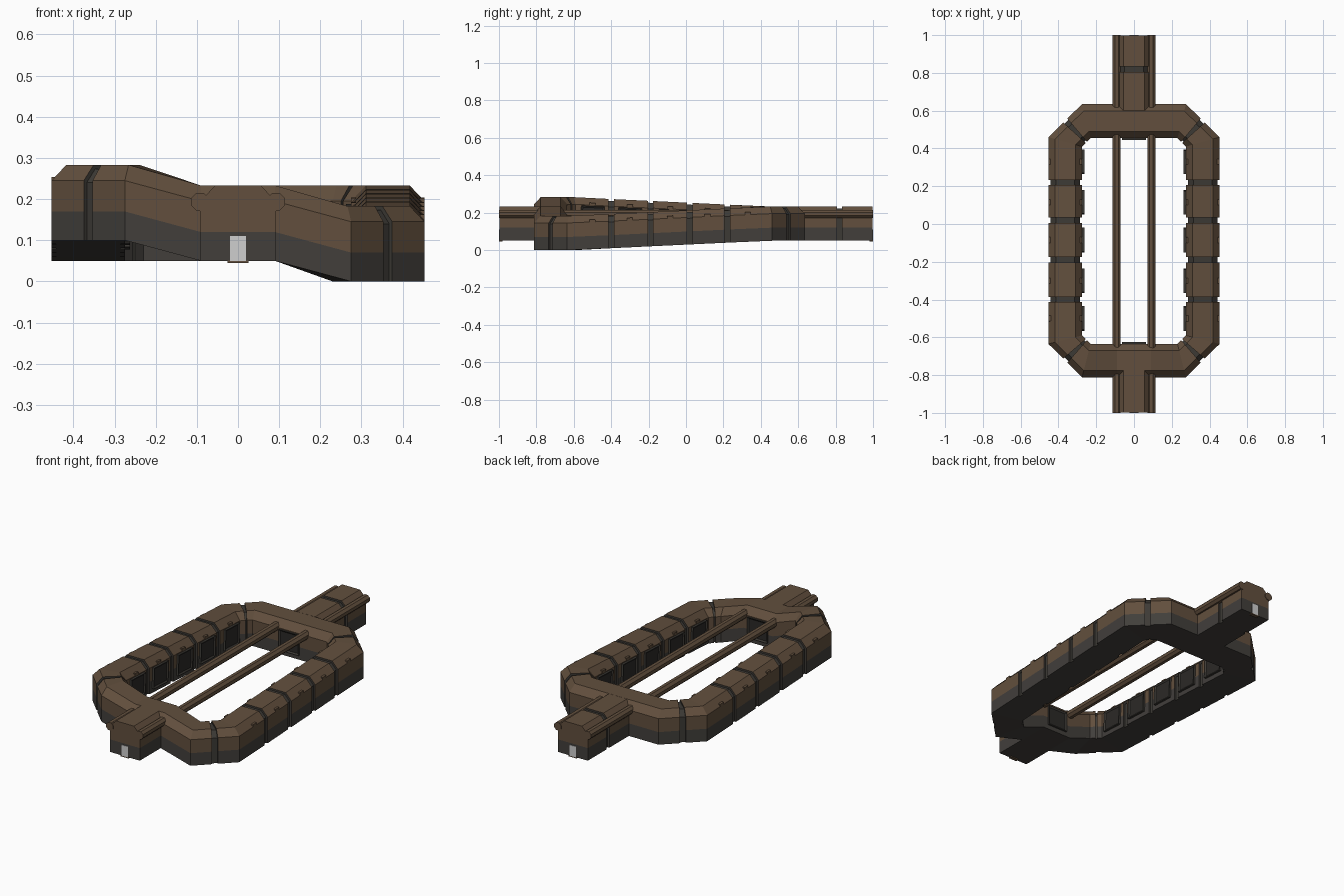
import bpy, bmesh, math
from mathutils import Matrix, Vector

if "Cube" in bpy.data.objects:
    bpy.data.objects.remove(bpy.data.objects["Cube"])


def mat(name, rgb):
    m = bpy.data.materials.new(name)
    m.diffuse_color = (*rgb, 1)
    m.use_nodes = True
    m.node_tree.nodes["Principled BSDF"].inputs["Base Color"].default_value = m.diffuse_color
    return m


BROWN = mat("brown_cladding", (0.122, 0.078, 0.047))
GREY = mat("grey_base", (0.054, 0.049, 0.044))
RIB = mat("rib_grey", (0.046, 0.042, 0.036))
DARK = mat("dark_panel", (0.024, 0.022, 0.020))
LIGHT = mat("light_door", (0.62, 0.62, 0.62))

# Corridor cross-section: (fraction across, height), and its recessed version
PROFILE = [(0, 0), (0, .07), (0, .145), (.2, .183), (.8, .183), (1, .145), (1, .07), (1, 0)]
RECESS = [(.06, 0), (.06, .07), (.06, .14), (.23, .173), (.77, .173), (.94, .14), (.94, .07), (.94, 0)]


def finish(bm, name, mats):
    bmesh.ops.recalc_face_normals(bm, faces=bm.faces)
    me = bpy.data.meshes.new(name)
    bm.to_mesh(me)
    bm.free()
    for m in mats:
        me.materials.append(m)
    ob = bpy.data.objects.new(name, me)
    bpy.context.collection.objects.link(ob)
    return ob


def loft(name, stations, closed):
    """Skin stations (inner point, outer point, recessed flag) with the corridor profile."""
    bm = bmesh.new()
    rings = []
    for a, b, rec in stations:
        ring = []
        for u, h in (RECESS if rec else PROFILE):
            p = a.lerp(b, u)
            ring.append(bm.verts.new((p.x, p.y, p.z + h)))
        rings.append(ring)
    n = len(rings)
    for i in range(n if closed else n - 1):
        j = (i + 1) % n
        rib = stations[i][2] or stations[j][2]
        for k in range(8):
            l = (k + 1) % 8
            f = bm.faces.new((rings[i][k], rings[i][l], rings[j][l], rings[j][k]))
            f.material_index = 1 if k in (0, 6, 7) else (2 if rib else 0)
            if rib and k != 7:
                f.material_index = 2
    if not closed:
        for r in (rings[0], rings[-1]):
            bm.faces.new((r[0], r[1], r[6], r[7])).material_index = 1
            bm.faces.new(r[1:7])
    return finish(bm, name, [BROWN, GREY, RIB])


def groove(fn, t, w):
    """Four stations that make one recessed band around parameter t."""
    return [(*fn(t - w), False), (*fn(t - w), True), (*fn(t + w), True), (*fn(t + w), False)]


def box(name, size, loc, m, rot=None, panel=None):
    """Box; with panel, the local +x face is inset and sunk like a window."""
    bm = bmesh.new()
    bmesh.ops.create_cube(bm, size=1, matrix=Matrix.Diagonal((*size, 1)))
    if panel:
        bm.normal_update()
        f = max(bm.faces, key=lambda q: q.normal.x)
        bmesh.ops.inset_region(bm, faces=[f], thickness=.012)
        f.material_index = 1
        for v in f.verts:
            v.co.x -= .006
    ob = finish(bm, name, [m] + ([panel] if panel else []))
    ob.matrix_world = Matrix.Translation(loc) @ (rot or Matrix.Identity(4))
    return ob


# Ring corridor: one half dips, the other climbs
X0, X1, Y0, Y1 = .275, .453, -.61, .435
RIBS = [-.4, -.19, .02, .22]


def half(side, zf):
    def P(x, y, z):
        return Vector((side * x, y, z))
    keys = [(P(.09, -.635, .05), P(.09, -.812, .05)),
            (P(.23, -.635, zf), P(.275, -.812, zf)),
            (P(X0, -.59, zf), P(X1, -.635, zf)),
            (P(X0, .41, .05), P(X1, .46, .05)),
            (P(.23, .455, .05), P(.275, .635, .05))]

    def corner(i):
        return lambda t: tuple(keys[i][s].lerp(keys[i + 1][s], t) for s in (0, 1))

    def straight(y):
        z = zf + (.05 - zf) * (y - Y0) / (Y1 - Y0)
        return P(X0, y, z), P(X1, y, z)
    st = [(*keys[0], False), (*keys[1], False)] + groove(corner(1), .5, .06) + [(*keys[2], False)]
    for y in RIBS:
        st += groove(straight, y, .014)
    return st + [(*keys[3], False)] + groove(corner(3), .5, .06) + [(*keys[4], False)]


loft("ring_corridor", half(1, 0) + half(-1, .1)[::-1], True)


# Entry corridors at both ends
def across(y):
    return Vector((-.092, y, .05)), Vector((.092, y, .05))


loft("front_corridor", [(*across(-.997), False), (*across(-.775), False)], False)
loft("back_corridor", [(*across(.6), False)] + groove(across, .82, .014)
     + [(*across(.997), False)], False)
for s, n in ((-1, "front"), (1, "back")):
    box(n + "_door", (.04, .006, .06), (0, s * .997, .08), LIGHT)
    box(n + "_threshold", (.05, .02, .006), (0, s * .99, .048), BROWN)

# Pipes running the whole length
for s, n in ((-1, "left"), (1, "right")):
    bm = bmesh.new()
    bmesh.ops.create_cone(bm, cap_ends=True, segments=8, radius1=.0235, radius2=.0235, depth=2,
                          matrix=Matrix.Rotation(math.pi / 2, 4, 'X') @ Matrix.Rotation(math.pi / 8, 4, 'Z'))
    finish(bm, n + "_pipe", [BROWN]).location = (s * .092, 0, .193)

# Window bays on the inner walls, with small clips on the roof edges
for side, zf, n in ((1, 0, "right"), (-1, .1, "left")):
    slope = (.05 - zf) / (Y1 - Y0)
    tilt = Matrix.Rotation(math.atan(slope), 4, 'X')
    for i, y in enumerate((.33, .115, -.085, -.3, -.5)):
        z = zf + slope * (y - Y0)
        rot = tilt @ Matrix.Rotation(math.pi, 4, 'Z') if side > 0 else tilt
        if side > 0:
            rot = Matrix.Rotation(math.atan(slope), 4, 'X') @ Matrix.Rotation(math.pi, 4, 'Z')
        box(f"{n}_window_{i}", (.02, .125, .115), (side * (X0 - .002), y, z + .083), RIB, rot, DARK)
        for x, e in ((X0 + .008, "inner"), (X1 - .008, "outer")):
            box(f"{n}_{e}_clip_{i}", (.016, .03, .016), (side * x, y, z + .15), BROWN, tilt)

# Panels on the inner end walls
for y, a, n in ((-.636, 1, "front"), (.456, -1, "back")):
    box(n + "_inner_panel", (.02, .125, .115), (0, y, .133), RIB,
        Matrix.Rotation(a * math.pi / 2, 4, 'Z'), DARK)
